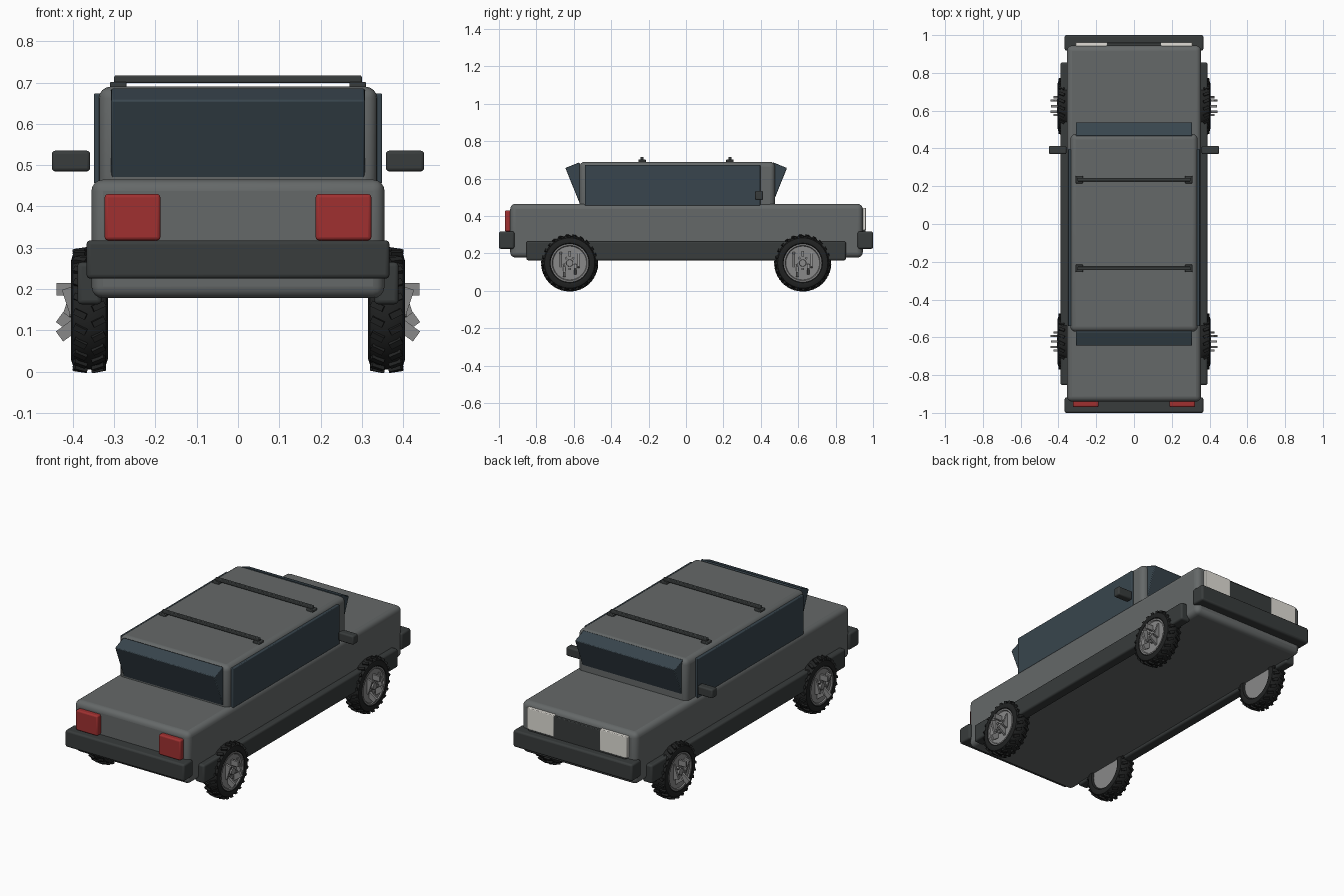
import bpy, bmesh
from math import sin, cos, pi, radians
from mathutils import Matrix, Vector

if "Cube" in bpy.data.objects:
    bpy.data.objects.remove(bpy.data.objects["Cube"])


def mat(name, rgb):
    m = bpy.data.materials.new(name)
    m.diffuse_color = (*rgb, 1)
    m.use_nodes = True
    m.node_tree.nodes["Principled BSDF"].inputs["Base Color"].default_value = m.diffuse_color
    return m


DARK = mat("dark_trim", (0.04, 0.045, 0.045))
RUBBER = mat("rubber", (0.015, 0.016, 0.016))
PAINT = mat("paint", (0.13, 0.14, 0.14))
GLASS = mat("glass", (0.04, 0.06, 0.075))
RED = mat("red_lens", (0.35, 0.03, 0.03))
WHITE = mat("clear_lens", (0.75, 0.73, 0.68))
METAL = mat("rim_metal", (0.25, 0.25, 0.25))


def finish(bm, name, m, bevel=0, segs=3):
    bmesh.ops.recalc_face_normals(bm, faces=bm.faces[:])
    me = bpy.data.meshes.new(name)
    bm.to_mesh(me)
    bm.free()
    ob = bpy.data.objects.new(name, me)
    bpy.context.collection.objects.link(ob)
    me.materials.append(m)
    if bevel:
        b = ob.modifiers.new("bevel", 'BEVEL')
        b.width, b.segments, b.limit_method = bevel, segs, 'ANGLE'
    bpy.ops.object.select_all(action='DESELECT')
    ob.select_set(True)
    bpy.context.view_layer.objects.active = ob
    bpy.ops.object.shade_smooth_by_angle(angle=radians(35))
    return ob


def add_box(bm, size, M):
    bmesh.ops.create_cube(bm, size=1, matrix=M @ Matrix.Diagonal((*size, 1)))


def box(name, x, y, z, m, bevel=0.008, segs=3, tilt=0):
    """Box from (min, max) ranges, optionally tilted about x."""
    bm = bmesh.new()
    mid = Vector([(r[0] + r[1]) / 2 for r in (x, y, z)])
    M = Matrix.Translation(mid) @ Matrix.Rotation(tilt, 4, 'X')
    add_box(bm, [r[1] - r[0] for r in (x, y, z)], M)
    return finish(bm, name, m, bevel, segs)


def pair(name, x, y, z, m, bevel=0.008):
    """The same box on the right and left."""
    box("right_" + name, x, y, z, m, bevel)
    box("left_" + name, (-x[1], -x[0]), y, z, m, bevel)


def lathe(bm, profile, n=48):
    """Revolve (x, radius) points around the x axis."""
    vs = [bm.verts.new((x, 0, r)) for x, r in profile]
    es = [bm.edges.new(p) for p in zip(vs, vs[1:])]
    bmesh.ops.spin(bm, geom=vs + es, cent=(0, 0, 0), axis=(1, 0, 0),
                   angle=2 * pi, steps=n)
    bmesh.ops.remove_doubles(bm, verts=bm.verts[:], dist=1e-5)


# body and cabin
box("body", (-.355, .355), (-.94, .945), (.178, .465), PAINT, .028, 4)
box("cabin", (-.337, .337), (-.57, .476), (.42, .69), PAINT, .028, 4)

# bumpers, sills, grille
box("front_bumper", (-.367, .367), (-1, -.918), (.225, .318), DARK, .01)
box("rear_bumper", (-.367, .367), (.918, 1), (.225, .318), DARK, .01)
pair("sill", (.33, .389), (-.853, .855), (.163, .265), DARK, .01)
box("grille", (-.30, .30), (.93, .9605), (.31, .438), DARK, .004)

# lamps
pair("red_lamp", (.188, .323), (-.969, -.93), (.318, .43), RED)
pair("white_lamp", (.142, .31), (.935, .962), (.325, .444), WHITE, .004)

# glass: side panes and end panes leaning outward at the top
pair("side_window", (.32, .349), (-.541, .397), (.455, .674), GLASS, .004)
for name, y0, s in (("front_glass", -.645, 1), ("rear_glass", .54, -1)):
    a = radians(22)
    corner = Vector((0, y0, .657))
    mid = corner + s * Vector((0, cos(a), s * sin(a))) * .04 \
        + Vector((0, s * sin(a), -cos(a))) * .105
    box(name, (-.307, .307), (mid.y - .04, mid.y + .04),
        (mid.z - .105, mid.z + .105), GLASS, .004, 2, s * a)

# door mirrors
pair("mirror", (.358, .451), (.37, .413), (.485, .535), DARK)

# roof bars with feet
for tag, y in (("front", -.235), ("rear", .235)):
    box(tag + "_roof_bar", (-.3, .3), (y - .009, y + .009), (.699, .717), DARK, .004)
    pair(tag + "_bar_foot", (.27, .31), (y - .02, y + .02), (.683, .702), DARK, .004)


def wheel(tag, y, side):
    place = Matrix.Translation((side * .36, y, .149)) @ Matrix.Diagonal((side, 1, 1, 1))

    # tyre with two staggered rows of slanted tread blocks
    bm = bmesh.new()
    lathe(bm, [(.034, .098), (.043, .106), (.045, .118), (.040, .134),
               (.026, .142), (0, .144), (-.026, .142), (-.040, .134),
               (-.045, .118), (-.043, .106), (-.034, .098), (.034, .098)])
    n = 24
    for i in range(n):
        for row in (-1, 1):
            turn = Matrix.Rotation(2 * pi * (i + .25 * row) / n, 4, 'X')
            M = turn @ Matrix.Translation((row * .022, 0, .142)) \
                @ Matrix.Rotation(row * radians(10), 4, 'Y') \
                @ Matrix.Rotation(row * radians(25), 4, 'Z')
            add_box(bm, (.032, .015, .016), M)
    bm.transform(place)
    finish(bm, tag + "_tyre", RUBBER)

    # rim with a raised lip and dished face
    bm = bmesh.new()
    lathe(bm, [(-.034, 0), (-.034, .1), (.042, .102), (.042, .094),
               (.036, .09), (.036, 0)])
    bm.transform(place)
    finish(bm, tag + "_rim", METAL)

    # projecting spoke plates, hub and nuts
    bm = bmesh.new()
    for i in range(5):
        a = 2 * pi * i / 5
        M = Matrix.Translation((.04, .05 * sin(a), .05 * cos(a))) \
            @ Matrix.Rotation(a, 4, 'Y')
        add_box(bm, (.08, .012, .03), M)
        b = a + pi / 5
        add_box(bm, (.014, .012, .012), Matrix.Translation(
            (.04, .032 * sin(b), .032 * cos(b))) @ Matrix.Rotation(-b, 4, 'X'))
    lathe_hub = Matrix.Translation((.038, 0, 0)) @ Matrix.Rotation(pi / 2, 4, 'Y')
    bmesh.ops.create_cone(bm, cap_ends=True, segments=20, radius1=.02,
                          radius2=.018, depth=.02, matrix=lathe_hub)
    bm.transform(place)
    finish(bm, tag + "_spokes", METAL)


for end, y in (("front", -.622), ("rear", .624)):
    for tag, side in (("right", 1), ("left", -1)):
        wheel(f"{end}_{tag}", y, side)
